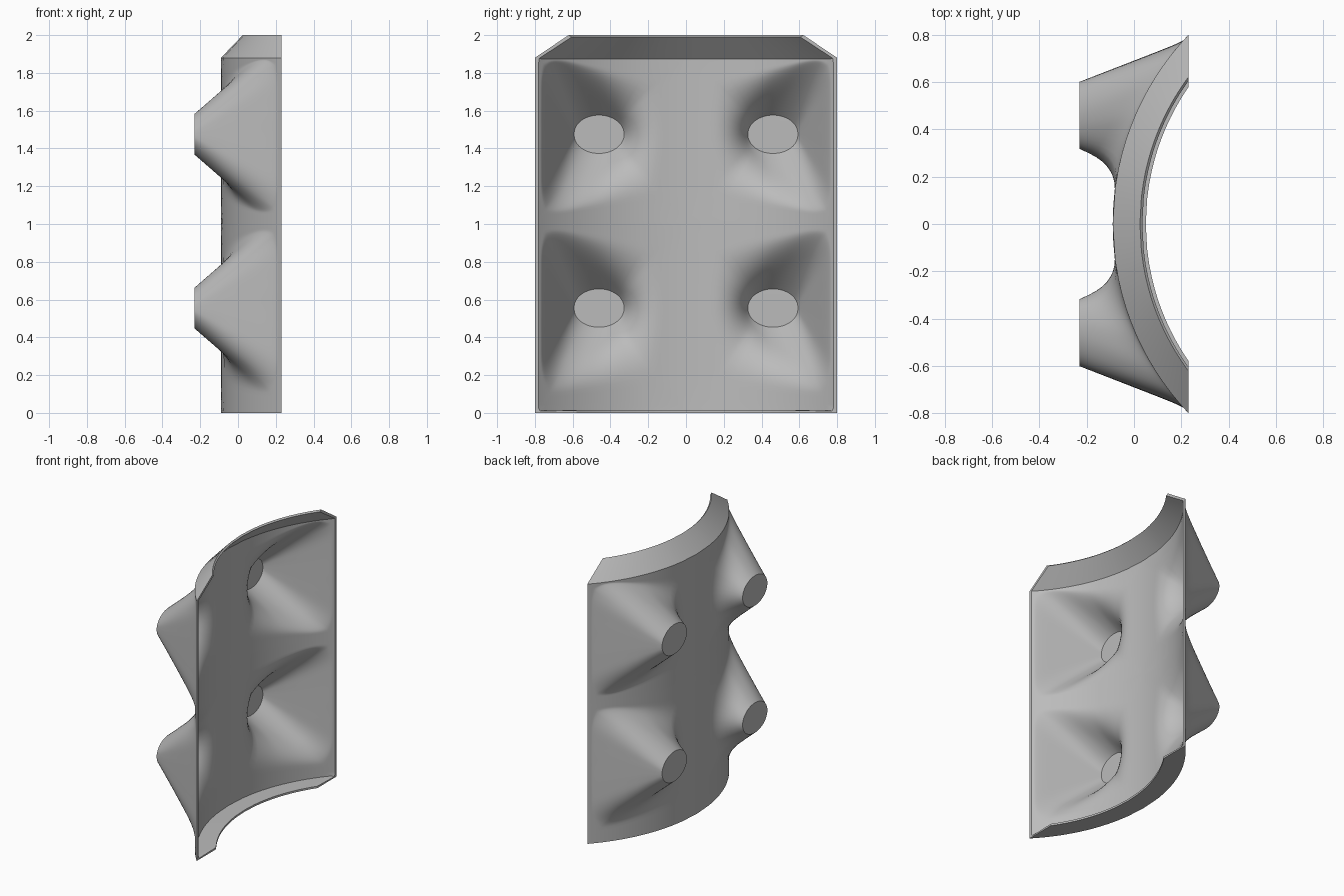
import bpy, bmesh, math
from mathutils import Vector

cube = bpy.data.objects.get("Cube")
if cube:
    bpy.data.objects.remove(cube)

AXIS_X, R_OUT, CUT_X = 1.07, 1.16, 0.23
HALF_W, SPLIT_Z, RIM_Z = 0.8, 1.015, 1.88
FACE_X, BUMP_Y = -0.23, 0.46
WALL = 0.014

# Boss footprint: y, height from boss centre, matching angle on the end face
FOOT = [(.24, 0, 0), (.29, .17, 35), (.42, .285, 65), (.55, .35, 88), (.66, .385, 110),
        (.73, .375, 140), (.765, .3, 165), (.77, .15, 175), (.77, 0, 180)]


def on_panel(y, z):
    return Vector((AXIS_X - math.sqrt(R_OUT ** 2 - y * y), y, z))


def smooth_footprint(steps=5):
    """Catmull-Rom through the footprint, mirrored past its ends."""
    pts = [Vector(p) for p in FOOT]
    first = Vector((pts[1].x, -pts[1].y, -pts[1].z))
    last = Vector((pts[-2].x, -pts[-2].y, 360 - pts[-2].z))
    pts = [first] + pts + [last]
    out = []
    for a, b, c, d in zip(pts, pts[1:], pts[2:], pts[3:]):
        for i in range(steps):
            t = i / steps
            out.append(0.5 * (2 * b + (c - a) * t + (2 * a - 5 * b + 4 * c - d) * t * t
                              + (3 * b - a - 3 * c + d) * t ** 3))
    return out + [pts[-2]]


def border_points(foot, height):
    """Cast each footprint point out to the edge of its panel rectangle."""
    out = []
    for p in foot:
        dy, dz = p.x - BUMP_Y, p.y
        reach = [(HALF_W - BUMP_Y) / dy if dy > 0 else -BUMP_Y / dy]
        if dz > 1e-6:
            reach.append(height / dz)
        k = min(reach)
        out.append(Vector((BUMP_Y + dy * k, dz * k)))
    for corner in (Vector((0, height)), Vector((HALF_W, height))):
        i = min(range(len(out)), key=lambda n: (out[n] - corner).length)
        out[i] = corner
    return out


def boss_column(p, border):
    """Points from the end face, down the wall, through the fillet, to the border."""
    ang = math.radians(p.z)
    inner = 0.5 + 0.5 * math.cos(ang)
    top = Vector((FACE_X, BUMP_Y - .142 * math.cos(ang), .108 * math.sin(ang)))
    base = on_panel(p.x, p.y)
    foot2 = Vector((p.x, p.y))
    tangent = foot2.lerp(border, .3 + .2 * inner)
    start = base.lerp(top, .25 + .5 * inner)
    end = on_panel(*tangent)
    col = [top.lerp(start, i / 4) for i in range(4)]
    for i in range(9):
        t = i / 8
        col.append(start.lerp(base, t).lerp(base.lerp(end, t), t))
    col += [on_panel(*tangent.lerp(border, i / 5)) for i in range(1, 6)]
    return col


def add_quarter_panel(bm, zc, up, side, height):
    """Half of one boss with the panel around it; up and side are mirror signs."""
    foot = smooth_footprint()
    cols = []
    for p, b in zip(foot, border_points(foot, height)):
        cols.append([bm.verts.new((v.x, side * v.y, zc + up * v.z)) for v in boss_column(p, b)])
    bm.faces.new([c[0] for c in cols])
    for a, b in zip(cols, cols[1:]):
        for i in range(len(a) - 1):
            bm.faces.new((a[i], a[i + 1], b[i + 1], b[i]))


def add_flange(bm, z, new_r, new_z):
    """Extrude the open edge at height z to a smaller concentric arc."""
    edges = [e for e in bm.edges if e.is_boundary and all(abs(v.co.z - z) < 1e-4 for v in e.verts)]
    ext = bmesh.ops.extrude_edge_only(bm, edges=edges)["geom"]
    ratio = math.acos((AXIS_X - CUT_X) / new_r) / math.asin(HALF_W / R_OUT)
    for v in (g for g in ext if isinstance(g, bmesh.types.BMVert)):
        a = math.asin(v.co.y / R_OUT) * ratio
        v.co = (AXIS_X - new_r * math.cos(a), new_r * math.sin(a), new_z)


# Panel skin with four hollow bosses
bm = bmesh.new()
for side in (1, -1):
    for zc, below, above in ((.555, .555, SPLIT_Z - .555), (1.475, 1.475 - SPLIT_Z, RIM_Z - 1.475)):
        add_quarter_panel(bm, zc, 1, side, above)
        add_quarter_panel(bm, zc, -1, side, below)
bmesh.ops.remove_doubles(bm, verts=bm.verts[:], dist=1e-4)

# Sloping top flange and flat bottom flange
add_flange(bm, RIM_Z, 1.045, 2.0)
add_flange(bm, 0, 1.02, 0)
bmesh.ops.recalc_face_normals(bm, faces=bm.faces[:])
if sum(f.normal.x * f.calc_area() for f in bm.faces) > 0:
    bmesh.ops.reverse_faces(bm, faces=bm.faces[:])
mesh = bpy.data.meshes.new("curved_panel")
bm.to_mesh(mesh)
bm.free()
panel = bpy.data.objects.new("curved_panel", mesh)
bpy.context.collection.objects.link(panel)

# Wall thickness
solid = panel.modifiers.new("wall", "SOLIDIFY")
solid.thickness, solid.offset, solid.use_even_offset = WALL, -1, True
baked = bpy.data.meshes.new_from_object(panel.evaluated_get(bpy.context.evaluated_depsgraph_get()))
panel.modifiers.clear()
panel.data = baked

# Trim the side edges flat by sliding stray points back along the arc
for v in baked.vertices:
    over = v.co.x - CUT_X
    if over > 0:
        v.co.y -= math.copysign(over * (AXIS_X - CUT_X) / abs(v.co.y), v.co.y)
        v.co.x = CUT_X

grey = bpy.data.materials.new("plain_grey")
grey.use_nodes = True
grey.diffuse_color = (.5, .5, .5, 1)
grey.node_tree.nodes["Principled BSDF"].inputs["Base Color"].default_value = (.5, .5, .5, 1)
baked.materials.clear()
baked.materials.append(grey)

bpy.context.view_layer.objects.active = panel
panel.select_set(True)
bpy.ops.object.shade_smooth_by_angle(angle=math.radians(30))
